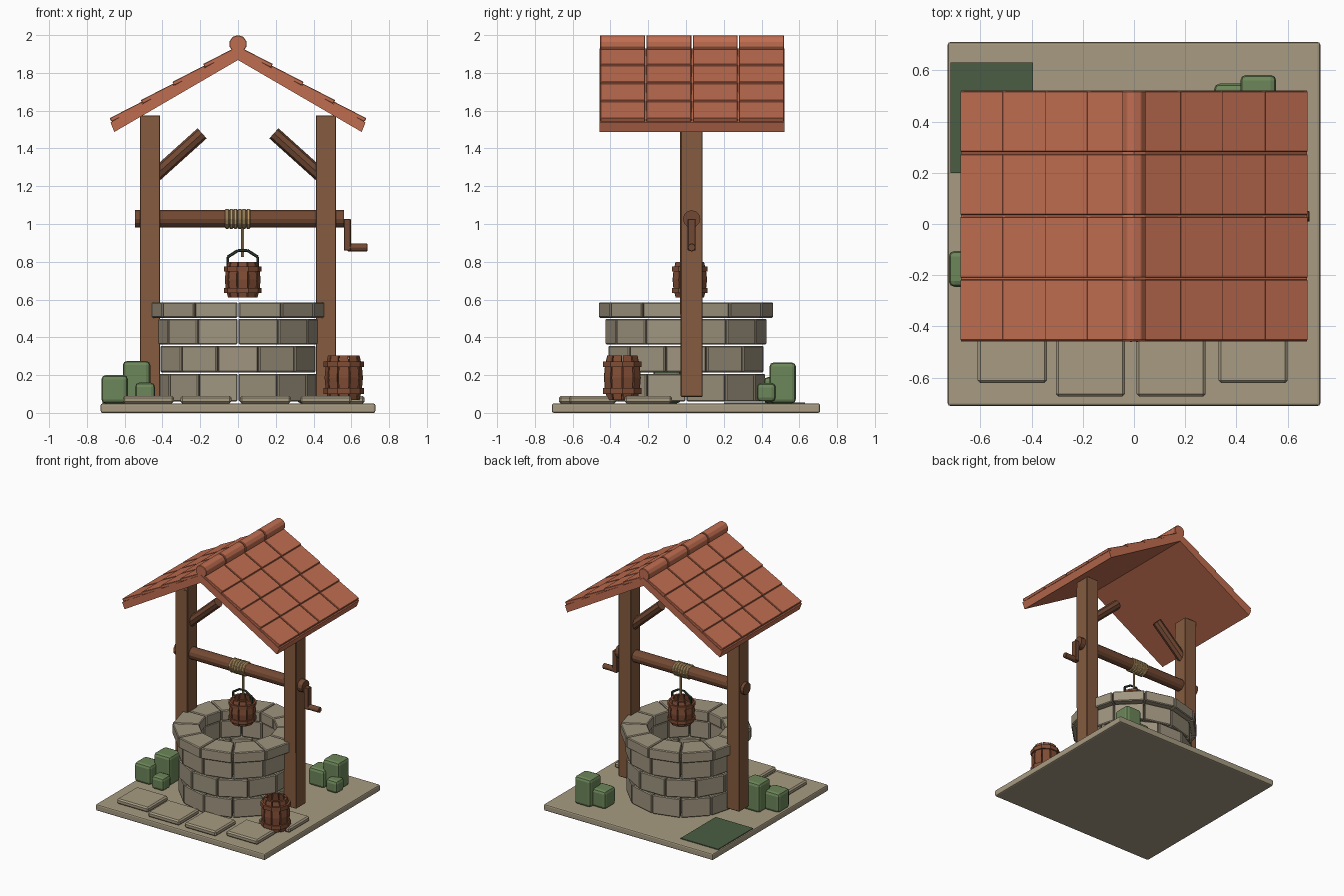
import bpy, bmesh, math
from mathutils import Vector, Matrix

if "Cube" in bpy.data.objects:
    bpy.data.objects.remove(bpy.data.objects["Cube"])

def mat(name, r, g, b):
    m = bpy.data.materials.new(name)
    m.diffuse_color = (r, g, b, 1)
    m.use_nodes = True
    m.node_tree.nodes["Principled BSDF"].inputs["Base Color"].default_value = m.diffuse_color
    return m

ROOF = mat("terracotta", 0.53, 0.155, 0.08)
POST = mat("post_wood", 0.235, 0.105, 0.05)
BEAM = mat("dark_wood", 0.17, 0.066, 0.033)
CASK = mat("cask_wood", 0.22, 0.075, 0.036)
BUSH = mat("leaf_green", 0.15, 0.24, 0.10)
MOSS = mat("moss_green", 0.07, 0.11, 0.055)
ROPE = mat("rope_tan", 0.50, 0.33, 0.14)
METAL = mat("dark_metal", 0.03, 0.05, 0.035)
STONE = mat("stone", 0.35, 0.30, 0.215)
GROUND = mat("ground_stone", 0.39, 0.33, 0.225)

CY = 0.03   # depth of the roof, posts and windlass centre line


def finish(bm, name, material, bevel=0.0, segs=1):
    bmesh.ops.recalc_face_normals(bm, faces=bm.faces)
    me = bpy.data.meshes.new(name)
    bm.to_mesh(me)
    bm.free()
    me.materials.append(material)
    ob = bpy.data.objects.new(name, me)
    bpy.context.collection.objects.link(ob)
    if bevel:
        mod = ob.modifiers.new("bevel", "BEVEL")
        mod.width, mod.segments, mod.limit_method = bevel, segs, 'ANGLE'
    return ob


def box(bm, x0, x1, y0, y1, z0, z1, rot=None):
    c = Vector(((x0 + x1) / 2, (y0 + y1) / 2, (z0 + z1) / 2))
    m = Matrix.Translation(c) @ Matrix.Diagonal((x1 - x0, y1 - y0, z1 - z0, 1))
    bmesh.ops.create_cube(bm, size=1, matrix=rot @ m if rot else m)


def rod(bm, a, b, r, n=8):
    a, b = Vector(a), Vector(b)
    d = b - a
    m = Matrix.Translation((a + b) / 2) @ d.to_track_quat('Z', 'Y').to_matrix().to_4x4()
    bmesh.ops.create_cone(bm, cap_ends=True, segments=n, radius1=r, radius2=r,
                          depth=d.length, matrix=m)


def sector(bm, cx, cy, a0, a1, rows):
    """Wedge between two angles; rows are (z, inner radius, outer radius)."""
    rings = []
    for z, ri, ro in rows:
        rings.append([bm.verts.new((cx + r * math.cos(a), cy + r * math.sin(a), z))
                      for r, a in ((ri, a0), (ro, a0), (ro, a1), (ri, a1))])
    for p, q in zip(rings, rings[1:]):
        for i in range(4):
            j = (i + 1) % 4
            bm.faces.new((p[i], p[j], q[j], q[i]))
    bm.faces.new(rings[0])
    bm.faces.new(rings[-1])


# Ground plate
bm = bmesh.new()
box(bm, -0.727, 0.727, -0.71, 0.71, 0, 0.05)
finish(bm, "ground_plate", GROUND, 0.01, 2)

# Paving slabs
bm = bmesh.new()
for x, y in ((-0.475, -0.495), (-0.17, -0.548), (0.145, -0.548), (0.465, -0.495), (0.535, -0.2)):
    box(bm, x - 0.135, x + 0.135, y - 0.125, y + 0.125, 0.05, 0.09)
finish(bm, "paving_slabs", GROUND, 0.01)

# Moss patch
bm = bmesh.new()
box(bm, -0.717, -0.395, 0.20, 0.63, 0.05, 0.056)
finish(bm, "moss_patch", MOSS)

# Well wall: three staggered courses and a wider rim
STEP = math.tau / 12
for name, z0, z1, ri, ro, off in (("wall_course_1", 0.06, 0.207, 0.29, 0.42, 0),
                                  ("wall_course_2", 0.215, 0.355, 0.29, 0.425, 0.5),
                                  ("wall_course_3", 0.362, 0.498, 0.29, 0.428, 0),
                                  ("wall_rim", 0.503, 0.585, 0.275, 0.463, 0)):
    bm = bmesh.new()
    for i in range(12):
        a = (i + off) * STEP
        sector(bm, 0, 0, a + 0.008, a + STEP - 0.008, ((z0, ri, ro), (z1, ri, ro)))
    finish(bm, name, STONE, 0.006)

# Posts with a narrow strip on the front
bm = bmesh.new()
for x in (-0.466, 0.466):
    box(bm, x - 0.054, x + 0.054, CY - 0.058, CY + 0.058, 0.085, 1.575)
finish(bm, "posts", POST, 0.004)
bm = bmesh.new()
for x in (-0.466, 0.466):
    box(bm, x + 0.026, x + 0.050, CY - 0.063, CY - 0.057, 0.52, 1.53)
finish(bm, "post_strips", POST)

# Diagonal braces
bm = bmesh.new()
for s in (-1, 1):
    rod(bm, (s * 0.44, CY, 1.255), (s * 0.19, CY, 1.48), 0.036)
finish(bm, "braces", BEAM)

# Windlass axle and crank
bm = bmesh.new()
rod(bm, (-0.545, CY, 1.027), (0.56, CY, 1.027), 0.046, 12)
finish(bm, "windlass_axle", BEAM)
bm = bmesh.new()
box(bm, 0.56, 0.597, CY - 0.021, CY + 0.021, 0.86, 1.027)
rod(bm, (0.58, CY, 0.876), (0.685, CY, 0.876), 0.022)
finish(bm, "crank", BEAM, 0.003)

# Rope coils and hanging rope
bm = bmesh.new()
for i in range(6):
    x = -0.068 + i * 0.0225
    rod(bm, (x, CY, 1.027), (x + 0.0205, CY, 1.027), 0.054, 12)
finish(bm, "rope_coils", ROPE, 0.005)
bm = bmesh.new()
rod(bm, (0.025, CY, 1.0), (0.025, CY, 0.825), 0.008)
finish(bm, "hanging_rope", ROPE)


def cask(name, cx, cy, z0, z1, r):
    """Open vessel: bulging staves, two hoops and a floor."""
    h, n = z1 - z0, 10
    step = math.tau / n
    prof = [(z0 + h * t, r * k - 0.018, r * k)
            for t, k in ((0, 0.78), (0.25, 0.90), (0.5, 0.95), (0.75, 0.90), (1, 0.78))]
    bm = bmesh.new()
    for i in range(n):
        a = i * step
        sector(bm, cx, cy, a + 0.04, a + step - 0.04, prof)
        for t in (0.2, 0.8):
            z = z0 + h * t
            sector(bm, cx, cy, a, a + step,
                   ((z - h * 0.065, r * 0.84, r), (z + h * 0.065, r * 0.84, r)))
    # inner lining behind the stave gaps
    for i in range(n):
        sector(bm, cx, cy, i * step, (i + 1) * step,
               [(z, ri - 0.006, ri + 0.006) for z, ri, ro in prof[:-1]])
    rod(bm, (cx, cy, z0), (cx, cy, z0 + 0.02), r * 0.74, n)
    finish(bm, name, CASK)


cask("bucket", 0.025, CY - 0.01, 0.61, 0.80, 0.1)
cask("barrel", 0.56, -0.337, 0.068, 0.305, 0.107)

# Bucket handle
bm = bmesh.new()
pts = [(-0.055, 0.76), (-0.055, 0.825), (0.0, 0.86), (0.05, 0.86), (0.105, 0.825), (0.105, 0.76)]
for (xa, za), (xb, zb) in zip(pts, pts[1:]):
    rod(bm, (xa, CY - 0.01, za), (xb, CY - 0.01, zb), 0.008, 6)
finish(bm, "bucket_handle", METAL)

# Bushes: x, y, width, top
bm = bmesh.new()
for x, y, w, top in ((-0.653, -0.175, 0.14, 0.20), (-0.537, -0.10, 0.145, 0.275),
                     (-0.492, -0.24, 0.105, 0.16), (0.38, 0.48, 0.135, 0.19),
                     (0.485, 0.512, 0.14, 0.267), (0.535, 0.425, 0.10, 0.157)):
    box(bm, x - w / 2, x + w / 2, y - w / 2, y + w / 2, 0.05 if w > 0.11 else 0.06, top)
finish(bm, "bushes", BUSH, 0.022, 2)

# Roof deck: extruded gable profile
ANG = math.atan2(0.383, 0.662)
Y0, Y1 = -0.458, 0.522
prof = [(-0.655, 1.487), (0, 1.868), (0.655, 1.487), (0.672, 1.54), (0, 1.928), (-0.672, 1.54)]
bm = bmesh.new()
# one convex half per side, sharing the ridge plane
for s in (-1, 1):
    half = [(s * 0.655, 1.487), (0, 1.868), (0, 1.928), (s * 0.675, 1.537)]
    f = bm.faces.new([bm.verts.new((x, Y0, z)) for x, z in half])
    ext = bmesh.ops.extrude_face_region(bm, geom=[f], use_keep_orig=True)
    bmesh.ops.translate(bm, vec=(0, Y1 - Y0, 0),
                        verts=[v for v in ext["geom"] if isinstance(v, bmesh.types.BMVert)])
finish(bm, "roof_deck", ROOF)

# Roof tiles: four courses by four columns on each side, lower ends raised
bm = bmesh.new()
PITCH = (Y1 - Y0) / 4
edges = (0.0, 0.177, 0.34, 0.507, 0.672)
for s in (-1, 1):
    for xa, xb in zip(edges, edges[1:]):
        for j in range(4):
            xm, ln = (xa + xb) / 2, (xb - xa) / math.cos(ANG)
            zm = 1.928 - xm * math.tan(ANG) + 0.007
            rot = (Matrix.Translation((s * xm, Y0 + (j + 0.5) * PITCH, zm))
                   @ Matrix.Rotation(s * (ANG - 0.05), 4, 'Y'))
            box(bm, -ln / 2, ln / 2, -PITCH / 2 + 0.004, PITCH / 2 - 0.004, -0.011, 0.011, rot)
finish(bm, "roof_tiles", ROOF, 0.003)

# Ridge caps
bm = bmesh.new()
for j in range(4):
    rod(bm, (0, Y0 + j * PITCH + 0.004, 1.953), (0, Y0 + (j + 1) * PITCH - 0.004, 1.953), 0.047, 10)
finish(bm, "ridge_caps", ROOF, 0.003)
